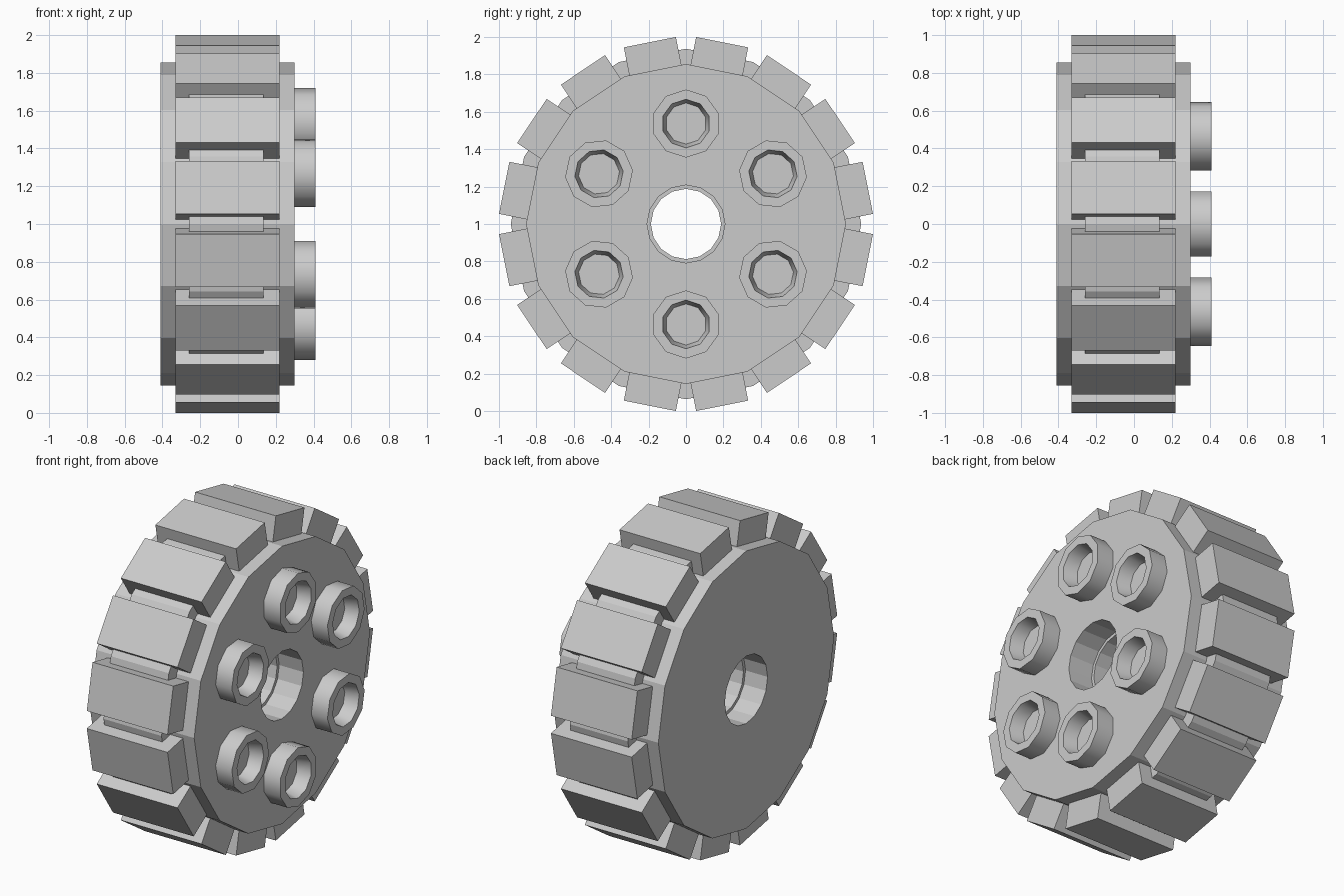
import bpy, bmesh
from math import sin, cos, pi, radians
from mathutils import Matrix, Vector

if "Cube" in bpy.data.objects:
    bpy.data.objects.remove(bpy.data.objects["Cube"])

grey = bpy.data.materials.new("light grey")
grey.use_nodes = True
colour = (0.6, 0.6, 0.6, 1)
grey.diffuse_color = colour
grey.node_tree.nodes["Principled BSDF"].inputs["Base Color"].default_value = colour

CENTRE = Vector((0, 0, 1))
TEETH = 16
STUDS = 6


def finish(bm, name, smooth=None):
    bmesh.ops.recalc_face_normals(bm, faces=bm.faces)
    mesh = bpy.data.meshes.new(name)
    bm.to_mesh(mesh)
    bm.free()
    mesh.materials.append(grey)
    obj = bpy.data.objects.new(name, mesh)
    bpy.context.collection.objects.link(obj)
    if smooth:
        bpy.ops.object.select_all(action="DESELECT")
        obj.select_set(True)
        bpy.context.view_layer.objects.active = obj
        bpy.ops.object.shade_smooth_by_angle(angle=radians(smooth))
    return obj


def lathe(name, profile, sides, centre=CENTRE, turn=0, closed=True, smooth=None):
    """Sweep (x, radius) points around the x axis; an open profile gets a floor on its last ring."""
    bm = bmesh.new()
    rings = []
    for x, r in profile:
        angles = [turn + 2 * pi * i / sides for i in range(sides)]
        rings.append([bm.verts.new(centre + Vector((x, r * sin(a), r * cos(a)))) for a in angles])
    pairs = list(zip(rings, rings[1:]))
    if closed:
        pairs.append((rings[-1], rings[0]))
    else:
        bm.faces.new(rings[-1])
    for a, b in pairs:
        for i in range(sides):
            j = (i + 1) % sides
            bm.faces.new((a[i], a[j], b[j], b[i]))
    return finish(bm, name, smooth)


def tube(name, x0, x1, outer, inner):
    return lathe(name, [(x0, inner), (x0, outer), (x1, outer), (x1, inner)], TEETH)


# Wheel body: two side discs around a core with a tighter axle hole
tube("core_ring", -0.26, 0.135, 0.937, 0.188)
tube("left_disc", 0.135, 0.30, 0.855, 0.208)
tube("right_disc", -0.41, -0.26, 0.855, 0.208)

# Tread blocks
for i in range(TEETH):
    bm = bmesh.new()
    turn = Matrix.Rotation(2 * pi * (i + 0.5) / TEETH, 4, "X")
    shape = Matrix.Translation((-0.055, 0, 0.891)) @ Matrix.Diagonal((0.55, 0.284, 0.2, 1))
    bmesh.ops.create_cube(bm, size=1, matrix=Matrix.Translation(CENTRE) @ turn @ shape)
    finish(bm, f"tread_block_{i + 1}")

# Hollow studs on the left face
for i in range(STUDS):
    a = 2 * pi * i / STUDS
    spot = CENTRE + Vector((0, sin(a), cos(a))) * 0.537
    cup = [(0.30, 0.182), (0.41, 0.182), (0.41, 0.13), (0.325, 0.11)]
    lathe(f"stud_{i + 1}", cup, 10, spot, a, closed=False, smooth=40)
